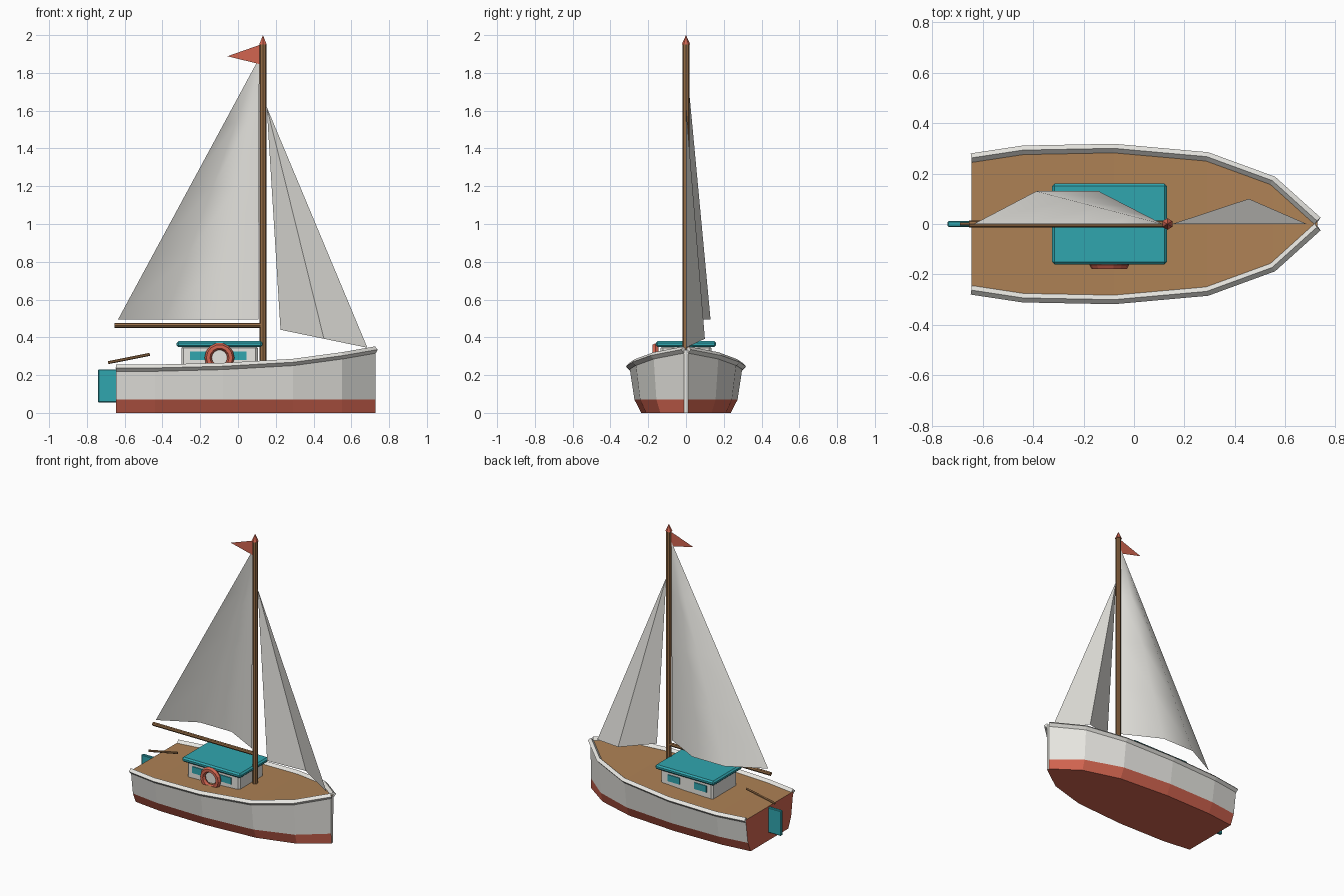
import bpy, bmesh
from math import sin, pi
from mathutils import Vector

if "Cube" in bpy.data.objects:
    bpy.data.objects.remove(bpy.data.objects["Cube"])


def material(name, r, g, b):
    m = bpy.data.materials.new(name)
    m.diffuse_color = (r, g, b, 1)
    m.use_nodes = True
    m.node_tree.nodes["Principled BSDF"].inputs["Base Color"].default_value = m.diffuse_color
    return m


WHITE = material("white", 0.80, 0.79, 0.75)
RED = material("red", 0.65, 0.13, 0.08)
TEAL = material("teal", 0.03, 0.38, 0.43)
DECK = material("deck_wood", 0.42, 0.22, 0.09)
SPAR = material("spar_wood", 0.30, 0.15, 0.06)


def mesh_object(name, bm, *mats):
    me = bpy.data.meshes.new(name)
    bm.to_mesh(me)
    bm.free()
    for m in mats:
        me.materials.append(m)
    ob = bpy.data.objects.new(name, me)
    bpy.context.collection.objects.link(ob)
    return ob


def box(name, lo, hi, mat, bevel=0.0):
    lo, hi = Vector(lo), Vector(hi)
    bm = bmesh.new()
    bmesh.ops.create_cube(bm, size=1)
    for v in bm.verts:
        v.co = (lo + hi) / 2 + v.co * (hi - lo)
    if bevel:
        bmesh.ops.bevel(bm, geom=bm.edges[:], offset=bevel, segments=1, affect='EDGES')
    return mesh_object(name, bm, mat)


def rod(name, a, b, radius, mat, sides=8, tip=None):
    a, b = Vector(a), Vector(b)
    bm = bmesh.new()
    bmesh.ops.create_cone(bm, cap_ends=True, segments=sides, radius1=radius,
                          radius2=radius if tip is None else tip, depth=(b - a).length)
    ob = mesh_object(name, bm, mat)
    ob.location = (a + b) / 2
    ob.rotation_euler = (b - a).to_track_quat('Z', 'Y').to_euler()
    return ob


def sail(name, head, tack, clew, belly, segments, rows, mat):
    """Triangular sail whose foot bulges towards +y and tapers to the head."""
    head, tack, clew = Vector(head), Vector(tack), Vector(clew)
    bm = bmesh.new()
    top = bm.verts.new(head)
    grid = []
    for r in range(rows):
        t = r / rows
        row = []
        for i in range(segments + 1):
            u = i / segments
            foot = clew.lerp(tack, u) + Vector((0, belly * sin(pi * u), 0))
            row.append(bm.verts.new(foot.lerp(head, t)))
        grid.append(row)
    for r in range(rows):
        for i in range(segments):
            a, b = grid[r][i], grid[r][i + 1]
            if r + 1 < rows:
                bm.faces.new((a, b, grid[r + 1][i + 1], grid[r + 1][i]))
            else:
                bm.faces.new((a, b, top))
    return mesh_object(name, bm, mat)


# Hull stations: x, half width at the deck, deck height
STATIONS = [(-0.645, 0.262, 0.238), (-0.44, 0.293, 0.238), (-0.08, 0.300, 0.247),
            (0.29, 0.267, 0.268), (0.55, 0.172, 0.303), (0.728, 0.012, 0.334)]

# Hull: red bottom, boot stripe and transom, white topsides, wooden deck
bm = bmesh.new()
rings = []
for x, w, z in STATIONS:
    half = [(0.79 * w, 0), (0.91 * w, 0.07), (w, z)]
    ring = [(-y, h) for y, h in half] + [(y, h) for y, h in reversed(half)]
    rings.append([bm.verts.new((x, y, h)) for y, h in ring])
slots = [1, 0, 2, 0, 1, 1]
for p, q in zip(rings, rings[1:]):
    for i, slot in enumerate(slots):
        j = (i + 1) % 6
        bm.faces.new((p[i], p[j], q[j], q[i])).material_index = slot
bm.faces.new(rings[0]).material_index = 1
bm.faces.new(rings[-1]).material_index = 0
bmesh.ops.recalc_face_normals(bm, faces=bm.faces[:])
mesh_object("hull", bm, WHITE, RED, DECK)

# Rub rails along both deck edges, diamond section
for side, label in ((-1, "right"), (1, "left")):
    cu = bpy.data.curves.new("rail_" + label, 'CURVE')
    cu.dimensions = '3D'
    cu.bevel_depth = 0.018
    cu.bevel_resolution = 0
    cu.use_fill_caps = True
    sp = cu.splines.new('POLY')
    sp.points.add(len(STATIONS) - 1)
    for pt, (x, w, z) in zip(sp.points, STATIONS):
        pt.co = (x, side * w, z, 1)
    cu.materials.append(WHITE)
    rail = bpy.data.objects.new("rail_" + label, cu)
    bpy.context.collection.objects.link(rail)
    bpy.ops.object.select_all(action='DESELECT')
    rail.select_set(True)
    bpy.context.view_layer.objects.active = rail
    bpy.ops.object.convert(target='MESH')
    bpy.ops.object.shade_flat()

# Cabin with roof and two windows on each side
box("cabin", (-0.30, -0.135, 0.22), (0.105, 0.135, 0.355), WHITE, 0.012)
box("cabin_roof", (-0.325, -0.16, 0.348), (0.13, 0.16, 0.38), TEAL, 0.01)
for side, label in ((-1, "right"), (1, "left")):
    for n, x in enumerate((-0.205, 0.0)):
        y = sorted((side * 0.125, side * 0.141))
        box(f"window_{label}_{n + 1}", (x - 0.05, y[0], 0.28), (x + 0.045, y[1], 0.325), TEAL)

# Life ring hung on the cabin side
bpy.ops.mesh.primitive_torus_add(major_segments=14, minor_segments=6, major_radius=0.06,
                                 minor_radius=0.019, location=(-0.098, -0.162, 0.292),
                                 rotation=(pi / 2, 0, 0))
ring = bpy.context.object
ring.name = "life_ring"
ring.data.materials.append(RED)

# Mast, cap, boom
rod("mast", (0.132, 0, 0.24), (0.132, 0, 1.955), 0.018, SPAR)
rod("mast_cap", (0.132, 0, 1.95), (0.132, 0, 2.0), 0.023, RED, 6, 0.0)
rod("boom", (-0.655, 0, 0.463), (0.132, 0, 0.463), 0.013, SPAR)

# Sails
main = sail("main_sail", (0.113, 0, 1.88), (0.108, 0, 0.495), (-0.635, 0, 0.495), 0.15, 3, 4, WHITE)
main.data.shade_smooth()
sail("jib_sail", (0.152, 0, 1.62), (0.685, 0, 0.345), (0.225, 0, 0.44), 0.10, 2, 1, WHITE)

# Pennant at the masthead
bm = bmesh.new()
bm.faces.new([bm.verts.new(p) for p in ((0.12, 0, 1.95), (-0.056, 0, 1.888), (0.12, 0, 1.845))])
mesh_object("pennant", bm, RED)

# Rudder and tiller
box("rudder", (-0.74, -0.011, 0.055), (-0.64, 0.011, 0.23), TEAL, 0.004)
rod("tiller", (-0.688, 0, 0.266), (-0.467, 0, 0.31), 0.008, SPAR, 6)
